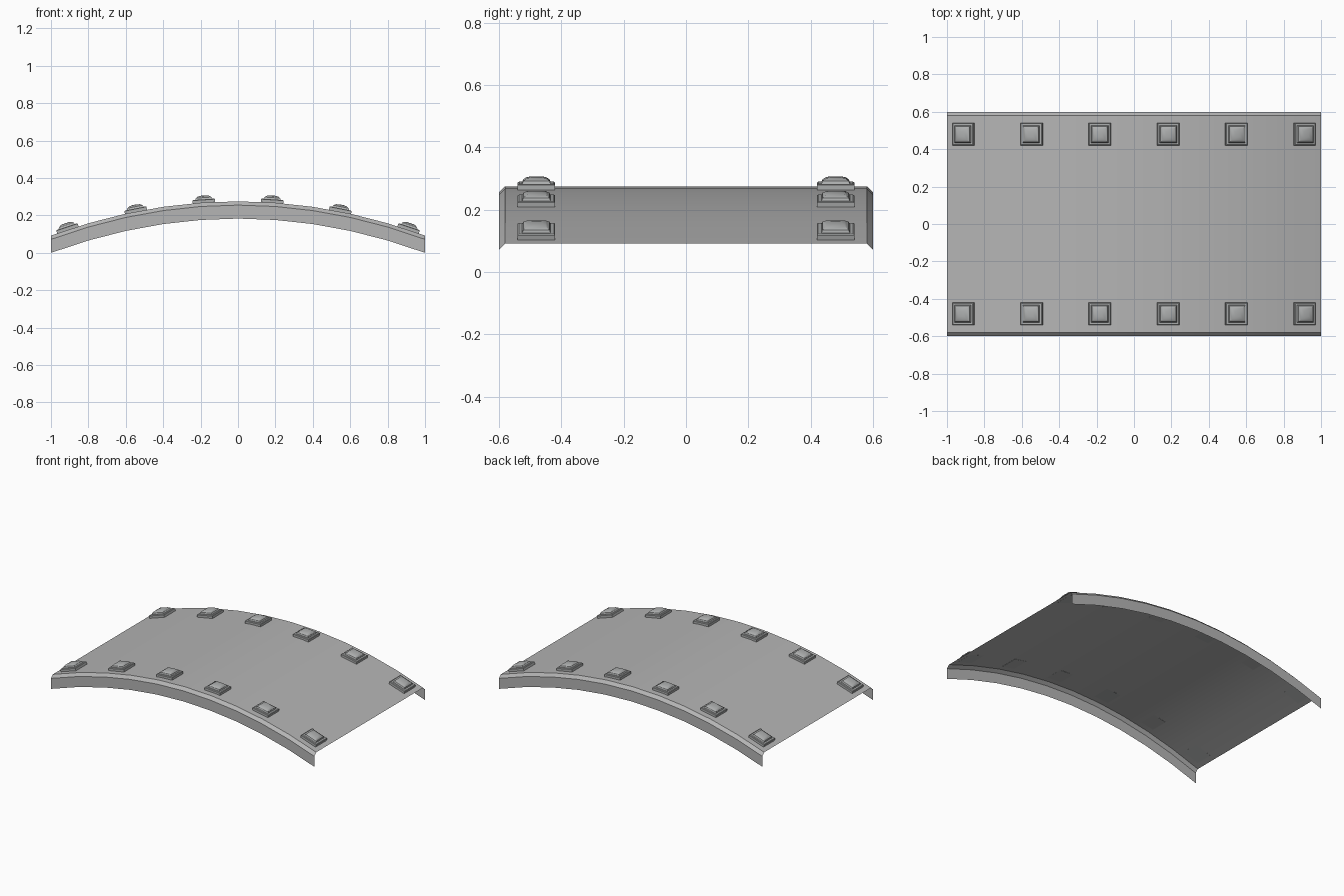
import bpy, bmesh, math
from mathutils import Matrix

if "Cube" in bpy.data.objects:
    bpy.data.objects.remove(bpy.data.objects["Cube"], do_unlink=True)

RISE, TOP = 0.183, 0.275


def material(name, colour):
    m = bpy.data.materials.new(name)
    m.use_nodes = True
    m.diffuse_color = colour
    m.node_tree.nodes["Principled BSDF"].inputs["Base Color"].default_value = colour
    return m


def finish(bm, name, mat):
    bmesh.ops.recalc_face_normals(bm, faces=bm.faces)
    mesh = bpy.data.meshes.new(name)
    bm.to_mesh(mesh)
    bm.free()
    ob = bpy.data.objects.new(name, mesh)
    bpy.context.collection.objects.link(ob)
    mesh.materials.append(mat)
    bpy.ops.object.select_all(action='DESELECT')
    bpy.context.view_layer.objects.active = ob
    ob.select_set(True)
    bpy.ops.object.shade_smooth_by_angle(angle=math.radians(30))
    return ob


def arch(x):
    return TOP - RISE * x * x


def loft(bm, rings, closed):
    rows = [[bm.verts.new(p) for p in ring] for ring in rings]
    n = len(rows[0])
    for a, b in zip(rows, rows[1:]):
        for i in range(n if closed else n - 1):
            j = (i + 1) % n
            bm.faces.new((a[i], a[j], b[j], b[i]))
    return rows


grey = material("plate grey", (0.46, 0.46, 0.46, 1))
steel = material("bolt grey", (0.42, 0.43, 0.43, 1))

# Arched sheet with chamfered edges and hanging side flanges
half = [(-0.6, -0.092), (-0.6, -0.02), (-0.58, 0)]
section = half + [(-y, z) for y, z in reversed(half)]
steps = 10
bm = bmesh.new()
loft(bm, [[(x, y, arch(x) + dz) for y, dz in section]
          for x in (2 * i / steps - 1 for i in range(steps + 1))], False)
finish(bm, "arched_plate", grey)

# Square studs: flat base with a domed cap, tilted to follow the arch
base_tiers = [(0.06, -0.002), (0.06, 0.014), (0.056, 0.017)]
cap_tiers = [(0.046, 0.016), (0.042, 0.026), (0.03, 0.034), (0.014, 0.037)]


def stud_part(name, tiers, place):
    bm = bmesh.new()
    rows = loft(bm, [[(sx * h, sy * h, z) for sx, sy in
                      ((-1, -1), (1, -1), (1, 1), (-1, 1))] for h, z in tiers], True)
    bm.faces.new(rows[0])
    bm.faces.new(rows[-1])
    bm.transform(place)
    finish(bm, name, steel)


for side, y in (("front", -0.48), ("back", 0.48)):
    for i in range(6):
        x = (i - 2.5) * 0.364
        place = (Matrix.Translation((x, y, arch(x)))
                 @ Matrix.Rotation(math.atan(2 * RISE * x), 4, 'Y'))
        stud_part(f"{side}_stud_base_{i + 1}", base_tiers, place)
        stud_part(f"{side}_stud_cap_{i + 1}", cap_tiers, place)
